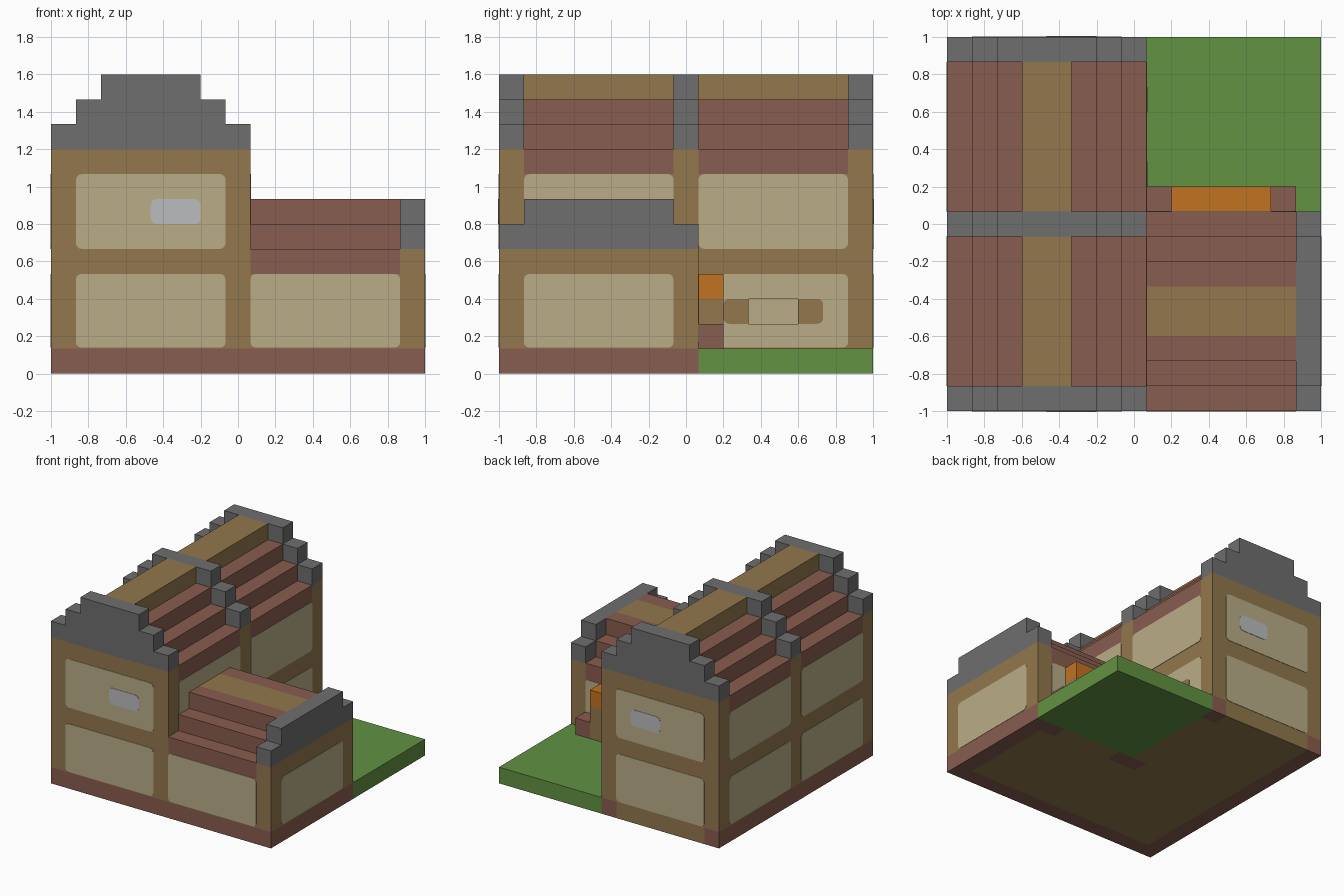
import bpy
import bmesh
from math import cos, sin, pi
from mathutils import Vector

cube = bpy.data.objects.get("Cube")
if cube:
    bpy.data.objects.remove(cube, do_unlink=True)

UNIT = 2 / 15  # size of one building block


def linear(channel):
    value = channel / 255
    return value / 12.92 if value <= 0.04045 else ((value + 0.055) / 1.055) ** 2.4


def make_material(name, red, green, blue):
    colour = (linear(red), linear(green), linear(blue), 1)
    material = bpy.data.materials.new(name)
    material.use_nodes = True
    material.diffuse_color = colour
    shader = material.node_tree.nodes["Principled BSDF"]
    shader.inputs["Base Color"].default_value = colour
    shader.inputs["Roughness"].default_value = 0.9
    return material


brick = make_material("brick_red", 137, 93, 80)
timber = make_material("timber_brown", 146, 119, 77)
plaster = make_material("plaster_beige", 186, 173, 135)
stone = make_material("stone_grey", 110, 110, 110)
grass = make_material("grass_green", 98, 146, 66)
orange = make_material("canopy_orange", 194, 115, 33)
glass = make_material("window_glass", 187, 188, 190)


def finish(name, bm, material):
    bmesh.ops.recalc_face_normals(bm, faces=bm.faces)
    mesh = bpy.data.meshes.new(name)
    bm.to_mesh(mesh)
    bm.free()
    mesh.materials.append(material)
    obj = bpy.data.objects.new(name, mesh)
    bpy.context.collection.objects.link(obj)
    return obj


def place(x, y, z):
    """Block counts to model space."""
    return Vector((x * UNIT - 1, y * UNIT - 1, z * UNIT))


def blocks(name, material, *boxes):
    """Boxes given as (x range, y range, z range) in block counts."""
    bm = bmesh.new()
    for xs, ys, zs in boxes:
        low, high = (place(*corner) for corner in zip(xs, ys, zs))
        verts = bmesh.ops.create_cube(bm, size=1)["verts"]
        bmesh.ops.scale(bm, vec=high - low, verts=verts)
        bmesh.ops.translate(bm, vec=(low + high) / 2, verts=verts)
    return finish(name, bm, material)


def plate(name, material, side, wall, across, up, radius=0.03, thick=0.003):
    """Thin rounded plate on the wall plane facing side: front, back, left, right."""
    (a0, a1), (z0, z1) = across, up
    r = radius / UNIT
    bm = bmesh.new()
    outline = []
    centres = ((a1 - r, z1 - r), (a0 + r, z1 - r), (a0 + r, z0 + r), (a1 - r, z0 + r))
    for quarter, (ca, cz) in enumerate(centres):
        for step in range(4):
            angle = (quarter + step / 3) * pi / 2
            a, z = ca + r * cos(angle), cz + r * sin(angle)
            spot = (a, wall, z) if side in ("front", "back") else (wall, a, z)
            outline.append(bm.verts.new(place(*spot)))
    face = bm.faces.new(outline)
    normal = {"front": (0, -1, 0), "back": (0, 1, 0),
              "left": (1, 0, 0), "right": (-1, 0, 0)}[side]
    extruded = bmesh.ops.extrude_face_region(bm, geom=[face])["geom"]
    moved = [g for g in extruded if isinstance(g, bmesh.types.BMVert)]
    bmesh.ops.translate(bm, vec=Vector(normal) * thick, verts=moved)
    return finish(name, bm, material)


# Ground level: brick footing, timber floor and lawn
blocks("brick_footing", brick,
       ((0, 1), (0, 15), (0, 1)), ((1, 15), (0, 1), (0, 1)),
       ((14, 15), (1, 8), (0, 1)), ((7, 8), (14, 15), (0, 1)),
       ((7, 9), (7, 8), (0, 1)), ((13, 14), (7, 8), (0, 1)))
blocks("timber_floor", timber,
       ((1, 7), (1, 15), (0, 1)), ((7, 14), (1, 7), (0, 1)),
       ((7, 8), (8, 14), (0, 1)), ((9, 13), (7, 8), (0, 1)))
blocks("lawn", grass, ((8, 15), (8, 15), (0, 1)))

# Walls
main_walls = blocks("main_walls", timber, ((0, 8), (0, 15), (1, 8)))
blocks("wing_walls", timber, ((8, 15), (0, 8), (1, 4)), ((14, 15), (0, 8), (4, 5)))

# Main house: three stepped gables with tiled roof bays between them
for name, y in (("front", 0), ("middle", 7), ("back", 14)):
    blocks(name + "_gable_beam", timber, ((0, 8), (y, y + 1), (8, 9)))
    blocks(name + "_gable", stone,
           *[((i, 8 - i), (y, y + 1), (9 + i, 10 + i)) for i in range(3)])
for name, y in (("front", 1), ("back", 8)):
    blocks(name + "_roof", brick,
           *[((i, 8 - i), (y, y + 6), (8 + i, 9 + i)) for i in range(3)])
    blocks(name + "_roof_ridge", timber, ((3, 5), (y, y + 6), (11, 12)))

# Side wing: stepped roof, flush ridge and end gable
blocks("wing_roof", brick, ((8, 14), (0, 8), (4, 5)), ((8, 14), (1, 7), (5, 6)),
       ((8, 14), (2, 3), (6, 7)), ((8, 14), (5, 6), (6, 7)))
blocks("wing_roof_ridge", timber, ((8, 14), (3, 5), (6, 7)))
blocks("wing_gable", stone, ((14, 15), (0, 8), (5, 6)), ((14, 15), (1, 7), (6, 7)))

# Plaster panels
lower, upper = (1.04, 4), (5, 8)
for side, wall in (("front", 0), ("back", 15)):
    plate(side + "_lower_panel", plaster, side, wall, (1, 7), lower)
    plate(side + "_upper_panel", plaster, side, wall, (1, 7), upper)
    plate(side + "_window", glass, side, wall, (4, 6), (6, 7), thick=0.006)
for bay, y in (("front", 1), ("back", 8)):
    for level, up in (("lower", lower), ("upper", upper)):
        plate(f"right_{bay}_{level}_panel", plaster, "right", 0, (y, y + 6), up)
plate("left_front_upper_panel", plaster, "left", 8, (1, 7), upper)
plate("left_back_upper_panel", plaster, "left", 8, (8, 14), upper)
yard_panel = plate("yard_panel", plaster, "left", 8, (8, 14), lower)
plate("wing_front_panel", plaster, "front", 0, (8, 14), lower)
plate("wing_end_panel", plaster, "left", 15, (1, 7), lower)
plate("wing_back_panel", plaster, "back", 8, (8, 14), lower)

# Recessed yard window with shutters
shutters = plate("yard_window_shutters", timber, "left", 8, (9, 13), (2, 3), thick=0.006)
cutter = blocks("window_cutter", plaster, ((7, 8.2), (10, 12), (2, 3)))
cutter.hide_render = True
for target in (main_walls, yard_panel, shutters):
    cut = target.modifiers.new("window_opening", "BOOLEAN")
    cut.operation = "DIFFERENCE"
    cut.solver = "EXACT"
    cut.object = cutter
    bpy.context.view_layer.objects.active = target
    bpy.ops.object.modifier_apply(modifier=cut.name)
bpy.data.objects.remove(cutter, do_unlink=True)
plate("yard_window_back", plaster, "left", 7, (10, 12), (2, 3), radius=0.001)

# Porch: door, posts, canopy and low brick planters
plate("door", timber, "back", 8, (10, 12), (1, 3), radius=0.001, thick=0.006)
blocks("porch_posts", timber, *[((x, x + 1), (8, 9), (1, 3)) for x in (9, 12)])
blocks("porch_canopy", orange, ((9, 13), (8, 9), (3, 4)))
blocks("porch_planters", brick, *[((x, x + 1), (8, 9), (1, 2)) for x in (8, 13)])
